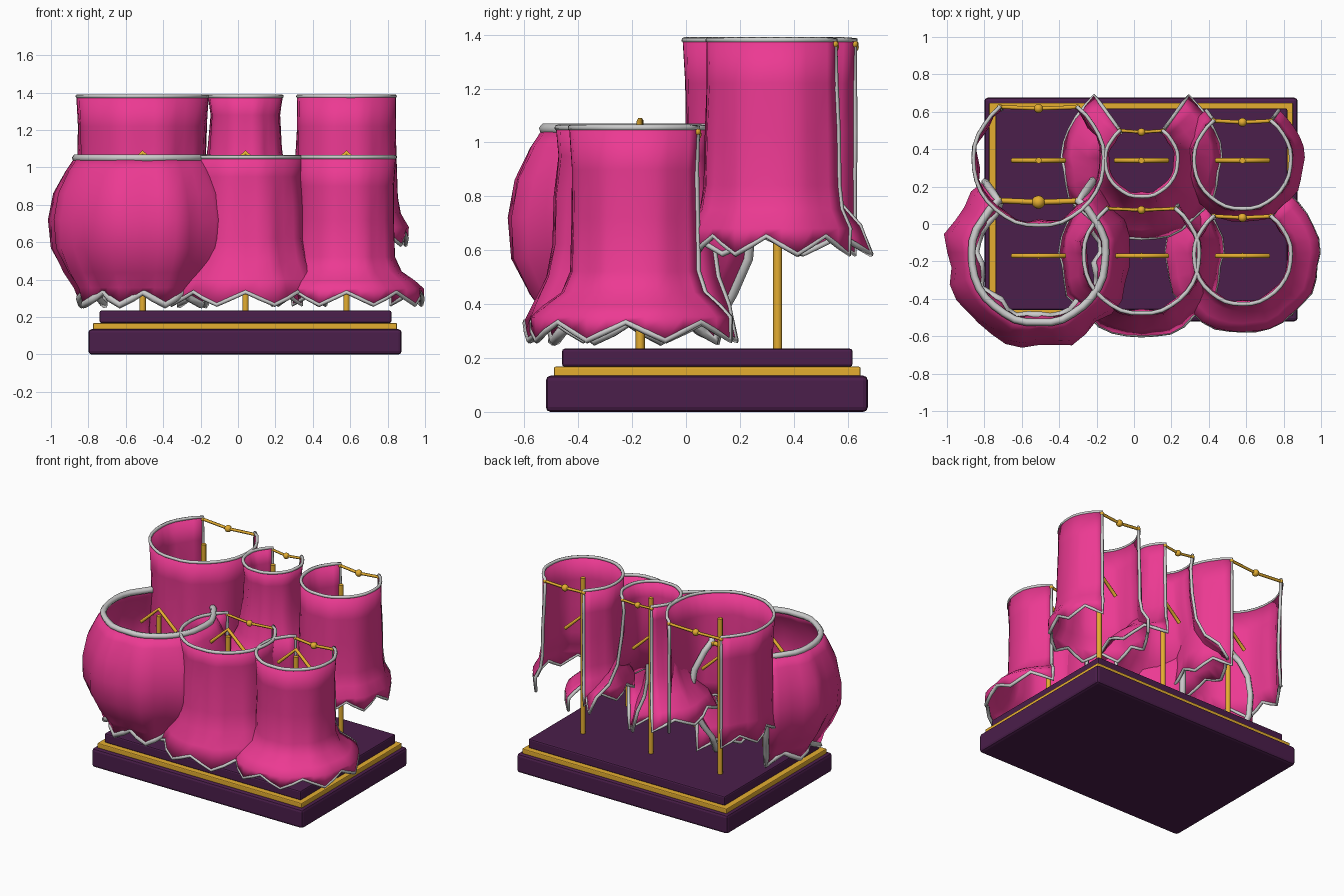
import bpy, bmesh, math
from mathutils import Vector

if "Cube" in bpy.data.objects:
    bpy.data.objects.remove(bpy.data.objects["Cube"])


def material(name, color):
    m = bpy.data.materials.new(name)
    m.diffuse_color = (*color, 1)
    m.use_nodes = True
    m.node_tree.nodes["Principled BSDF"].inputs["Base Color"].default_value = m.diffuse_color
    return m


PINK = material("pink_cloth", (0.84, 0.042, 0.29))
WHITE = material("white_trim", (0.88, 0.85, 0.86))
GOLD = material("gold", (0.78, 0.42, 0.03))
PURPLE = material("purple", (0.07, 0.013, 0.07))


def add_object(name, data, mat):
    ob = bpy.data.objects.new(name, data)
    bpy.context.collection.objects.link(ob)
    data.materials.append(mat)
    return ob


def box(name, x0, x1, y0, y1, z0, z1, mat, bevel):
    bpy.ops.mesh.primitive_cube_add(
        size=1, location=((x0 + x1) / 2, (y0 + y1) / 2, (z0 + z1) / 2))
    ob = bpy.context.object
    ob.name = name
    ob.scale = (x1 - x0, y1 - y0, z1 - z0)
    bpy.ops.object.transform_apply(location=False, rotation=False, scale=True)
    ob.data.materials.append(mat)
    b = ob.modifiers.new("bevel", "BEVEL")
    b.width, b.segments = bevel, 2


def tube(name, points, radius, mat, cyclic=False, res=1):
    cu = bpy.data.curves.new(name, "CURVE")
    cu.dimensions = "3D"
    cu.bevel_depth, cu.bevel_resolution = radius, res
    cu.use_fill_caps = True
    sp = cu.splines.new("POLY")
    sp.points.add(len(points) - 1)
    for p, co in zip(sp.points, points):
        p.co = (*co, 1)
    sp.use_cyclic_u = cyclic
    return add_object(name, cu, mat)


def bead(name, co, r):
    bpy.ops.mesh.primitive_uv_sphere_add(segments=12, ring_count=8, radius=r, location=co)
    ob = bpy.context.object
    ob.name = name
    ob.data.materials.append(GOLD)
    bpy.ops.object.shade_smooth()


SEG, GAP = 28, math.radians(36)


def cape(name, cx, cy, lift, profile, pleat, trim, bead_r):
    # pleated sheet swept around the post, open at the back
    rows = []
    for k, (z, r) in enumerate(profile):
        f = k / (len(profile) - 1)
        ring = []
        for i in range(SEG + 1):
            t = GAP + (2 * math.pi - 2 * GAP) * i / SEG
            wave = math.cos(math.pi * i / 2) * (0.75 + 0.25 * math.sin(2.3 * i + k))
            wave += 0.45 * math.sin(i * 2.1 + 0.6 * k)
            rr = r + pleat * min(1, 0.2 + 2.5 * f) * wave
            zz = z + lift - (0.034 * math.cos(math.pi * i / 2) if f == 1 else 0)
            ring.append(Vector((cx + rr * math.sin(t), cy + rr * math.cos(t), zz)))
        rows.append(ring)
    bm = bmesh.new()
    vs = [[bm.verts.new(p) for p in ring] for ring in rows]
    for a, b in zip(vs, vs[1:]):
        for i in range(SEG):
            bm.faces.new((a[i], a[i + 1], b[i + 1], b[i])).smooth = True
    me = bpy.data.meshes.new(name)
    bm.to_mesh(me)
    bm.free()
    ob = add_object(name, me, PINK)
    s = ob.modifiers.new("thickness", "SOLIDIFY")
    s.thickness, s.offset = 0.012, 0

    # trim around the whole border
    border = (rows[0] + [r[-1] for r in rows[1:-1]] + rows[-1][::-1]
              + [r[0] for r in rows[-2:0:-1]])
    tube(name + "_trim", border, trim, WHITE, cyclic=True)

    # clasp chain across the opening
    a, b = rows[0][0], rows[0][-1]
    mid = (a + b) / 2 + Vector((0, -0.008, -0.025))
    ends = [p + Vector((0, 0, -0.015)) for p in (a, b)]
    tube(name + "_clasp_chain", [ends[0], mid, ends[1]], bead_r * 0.42, GOLD)
    bead(name + "_clasp_bead", mid, bead_r)
    for j, p in enumerate(ends):
        bead(f"{name}_clasp_end_{j}", p, bead_r * 0.6)

    # stand post and hanger arms
    tube(name + "_post", [(cx, cy, 0.2), (cx, cy, 1.03 + lift)], 0.017, GOLD, res=2)
    tube(name + "_hanger", [(cx - 0.14, cy, 0.95), (cx, cy, 1.08), (cx + 0.14, cy, 0.95)],
         0.013, GOLD)


# stepped base
box("base_lower", -0.80, 0.875, -0.52, 0.675, 0, 0.135, PURPLE, 0.018)
box("base_gold_band", -0.775, 0.85, -0.49, 0.648, 0.13, 0.168, GOLD, 0.006)
box("base_upper", -0.74, 0.82, -0.46, 0.618, 0.168, 0.235, PURPLE, 0.01)

# profiles: (height, radius) from collar to hem
ROUND = [(1.05, .36), (.98, .405), (.86, .46), (.72, .485), (.57, .475), (.44, .41), (.36, .355), (.30, .33)]
WIDE = [(1.055, .31), (.95, .30), (.80, .315), (.62, .32), (.50, .345), (.40, .395), (.30, .43)]
FLARED = [(1.055, .26), (.90, .25), (.72, .25), (.52, .255), (.44, .29), (.39, .36), (.35, .405), (.30, .405)]
STRAIGHT = [(1.06, .35), (.90, .34), (.72, .335), (.55, .335), (.42, .34), (.30, .345)]
SLIM = [(1.06, .195), (.96, .18), (.78, .19), (.58, .22), (.45, .28), (.37, .37), (.30, .42)]
PLAIN = [(1.06, .26), (.90, .26), (.72, .265), (.52, .27), (.43, .285), (.36, .325), (.30, .32)]

FRONT, BACK, LIFT = -0.17, 0.34, 0.32
cape("front_left_cape", -0.51, FRONT, 0, ROUND, 0.02, 0.021, 0.036)
cape("front_middle_cape", 0.04, FRONT, 0, WIDE, 0.012, 0.012, 0.022)
cape("front_right_cape", 0.58, FRONT, 0, FLARED, 0.008, 0.012, 0.024)
cape("back_left_cape", -0.51, BACK, LIFT, STRAIGHT, 0.013, 0.011, 0.024)
cape("back_middle_cape", 0.04, BACK, LIFT, SLIM, 0.009, 0.011, 0.021)
cape("back_right_cape", 0.58, BACK, LIFT, PLAIN, 0.008, 0.011, 0.024)
